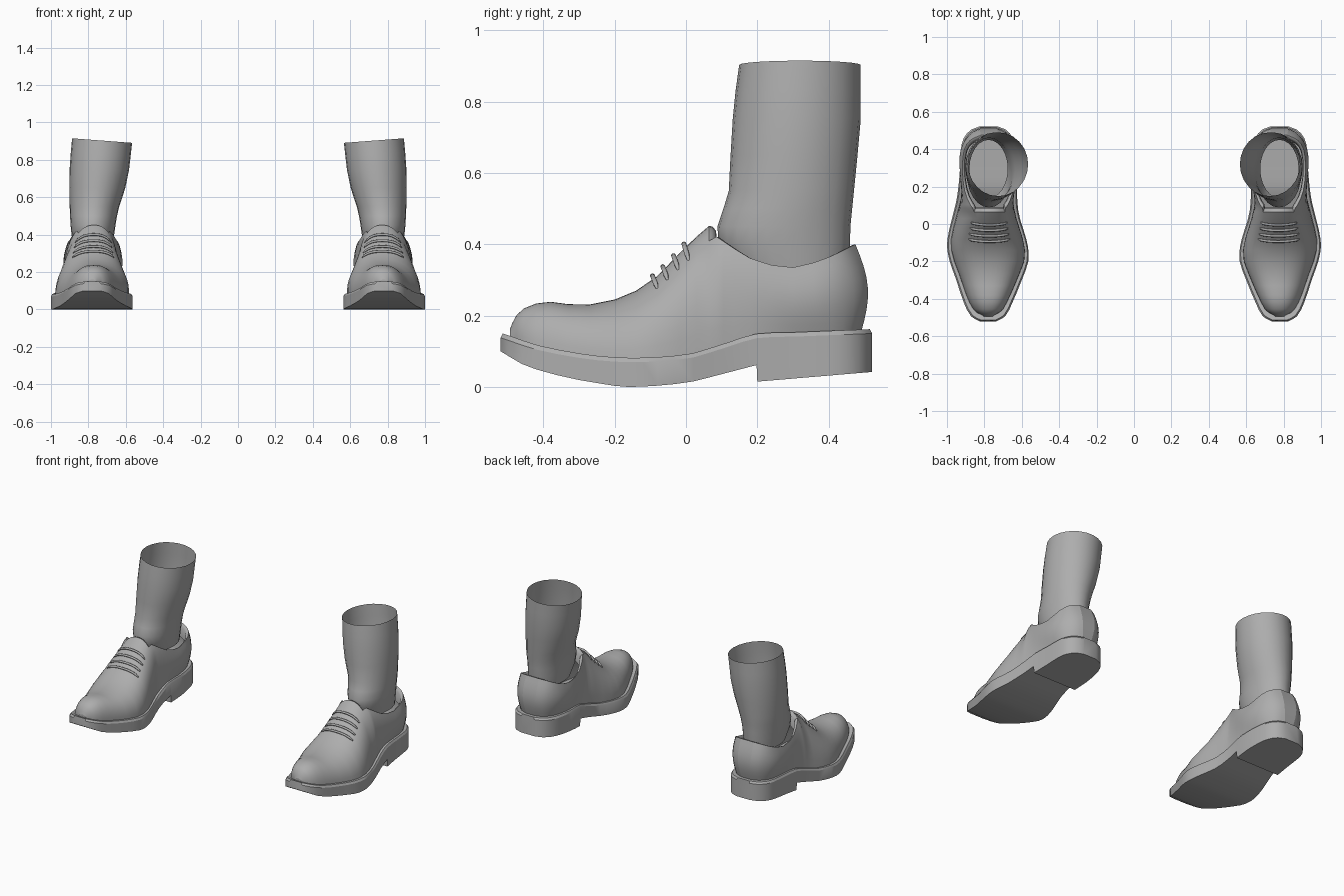
import bpy, bmesh, math

if "Cube" in bpy.data.objects:
    bpy.data.objects.remove(bpy.data.objects["Cube"])

grey = bpy.data.materials.new("dark_grey")
grey.diffuse_color = (.42, .42, .42, 1)
grey.use_nodes = True
grey.node_tree.nodes["Principled BSDF"].inputs["Base Color"].default_value = grey.diffuse_color


def smooth(pts):
    """Smooth interpolation through (position, value) pairs."""
    n = len(pts)
    sl = []
    for i in range(n):
        a, b = pts[max(i - 1, 0)], pts[min(i + 1, n - 1)]
        sl.append((b[1] - a[1]) / (b[0] - a[0]))

    def f(x):
        x = min(max(x, pts[0][0]), pts[-1][0])
        i = 0
        while i < n - 2 and x > pts[i + 1][0]:
            i += 1
        h = pts[i + 1][0] - pts[i][0]
        t = (x - pts[i][0]) / h
        return ((2*t**3 - 3*t*t + 1) * pts[i][1] + (t**3 - 2*t*t + t) * h * sl[i]
                + (3*t*t - 2*t**3) * pts[i + 1][1] + (t**3 - t*t) * h * sl[i + 1])
    return f


def finish(name, bm, angle=35):
    """Turn a bmesh into a smooth-shaded object mirrored to the other foot."""
    bmesh.ops.delete(bm, geom=[v for v in bm.verts if not v.link_faces], context='VERTS')
    bmesh.ops.recalc_face_normals(bm, faces=bm.faces)
    me = bpy.data.meshes.new(name)
    bm.to_mesh(me)
    bm.free()
    me.materials.append(grey)
    ob = bpy.data.objects.new(name, me)
    bpy.context.collection.objects.link(ob)
    bpy.ops.object.select_all(action='DESELECT')
    ob.select_set(True)
    bpy.context.view_layer.objects.active = ob
    bpy.ops.object.shade_smooth_by_angle(angle=math.radians(angle))
    ob.modifiers.new("other_foot", 'MIRROR').use_mirror_merge = False


def make(name, rows, caps=False, skip=None, angle=35, closed=True):
    """Skin a grid of rows."""
    bm = bmesh.new()
    vs = [[bm.verts.new(p) for p in r] for r in rows]
    m = len(rows[0])
    for j in range(len(rows) - 1):
        for i in range(m if closed else m - 1):
            if skip and skip(j, i):
                continue
            k = (i + 1) % m
            bm.faces.new((vs[j][i], vs[j][k], vs[j + 1][k], vs[j + 1][i]))
    if caps:
        bm.faces.new(vs[0])
        bm.faces.new(vs[-1])
    finish(name, bm, angle)


# Outline and height profiles along the shoe
outline = [(-.52, .735, .825), (-.495, .69, .87), (-.42, .65, .91), (-.3, .60, .95),
           (-.2, .565, .985), (-.12, .567, 1.0), (-.05, .585, .992), (.05, .615, .968),
           (.15, .625, .945), (.3, .62, .93), (.4, .63, .925), (.46, .648, .91),
           (.505, .685, .87), (.522, .73, .825)]
inner = smooth([(y, a) for y, a, b in outline])
outer = smooth([(y, b) for y, a, b in outline])
sole_top = smooth([(-.52, .138), (-.4, .1), (-.2, .071), (0, .079), (.1, .107), (.2, .137),
                   (.3, .141), (.522, .15)])
sole_low = smooth([(-.52, .1), (-.45, .06), (-.34, .028), (-.23, .008), (-.16, 0), (0, .012),
                   (.1, .036), (.2, .062)])
vamp_top = smooth([(-.492, .16), (-.485, .187), (-.455, .22), (-.40, .238), (-.36, .237),
                   (-.30, .229), (-.22, .24), (-.16, .26), (-.1, .295), (-.05, .34),
                   (0, .395), (.065, .452)])
collar_z = smooth([(.065, .435), (.12, .398), (.18, .361), (.29, .335), (.39, .36), (.475, .40)])
collar_w = smooth([(.065, .07), (.09, .092), (.13, .114), (.2, .135), (.3, .142), (.4, .132),
                   (.45, .098), (.475, .045)])

# Sole with flush heel block
rows = []
for y in [-.52, -.508, -.495, -.46, -.42, -.36, -.3, -.25, -.2, -.16, -.12, -.08, -.03, .02, .07,
          .12, .16, .198, .2, .25, .3, .35, .4, .43, .46, .485, .505, .522]:
    zt = sole_top(y)
    zb = sole_low(y) if y < .199 else .015 + .027 * (y - .2) / .32
    a, b, e = inner(y), outer(y), .007
    rows.append([(a, y, zb), (a, y, zt), (a + e, y * .988, zt + .012),
                 (b - e, y * .988, zt + .012), (b, y, zt), (b, y, zb)])
make("sole", rows, caps=True, angle=30)

# Upper: closed arches in front, open side walls around the collar
M, K, POW = 24, 8, .9


def base(y):
    return inner(y * 1.06) + .02, outer(y * 1.06) - .02, sole_top(y) + .008


def arch(y, th, lift=0):
    a, b, zb = base(y)
    c, s = math.cos(th), max(math.sin(th), 0)
    h = (vamp_top(y) - zb + lift) * s ** POW
    x = (a + b) / 2 - (b - a) / 2 * math.copysign(abs(c) ** POW, c)
    return (x - .06 * h, y, zb + h)


front = [-.494, -.488, -.475, -.455, -.42, -.38, -.33, -.27, -.2, -.14, -.08, -.02, .03, .065]
back = [.085, .105, .135, .18, .24, .3, .36, .41, .44, .46, .475, .485, .492]
rows = [[arch(y, math.pi * i / M) for i in range(M + 1)] for y in front]
th_k = math.pi * K / M
left_rim, right_rim = [], []
for y in back:
    a, b, zb = base(y)
    cy = y if y < .3 else .3 + (y - .3) * .175 / .192
    cz, blend = collar_z(cy), min((y - .065) / .3, 1)
    blend = blend * blend * (3 - 2 * blend)
    back_w = min(max((y - .42) / .06, 0), 1)
    sides = []
    for bx, sg in ((a, -1), (b, 1)):
        tx = .775 + sg * collar_w(cy)
        pts = []
        for i in range(K + 1):
            s, th = i / K, th_k * i / K
            u = (1 - math.cos(th) ** POW) / (1 - math.cos(th_k) ** POW)
            v = (math.sin(th) / math.sin(th_k)) ** POW
            u, v = u + (s - u) * blend, v + (s - v) * blend
            bulge = .022 * math.sin(math.pi * s) * blend
            pts.append((bx + (tx - bx) * u + sg * bulge * (1 - back_w * .6),
                        y + (cy - y) * u + bulge * back_w * 1.2, zb + (cz - zb) * v))
        sides.append(pts)
    left_rim.append(sides[0][K])
    right_rim.append(sides[1][K])
    rows.append(sides[0] + [(.775, y, cz)] * (M - 2 * K - 1) + sides[1][::-1])
F = len(front)

make("shoe_upper", rows, closed=False, angle=50,
     skip=lambda j, i: j >= F - 1 and K <= i < M - K)
make("heel_back", [rows[-1][:K + 1], rows[-1][:M - K - 1:-1]], closed=False)
make("toe_tip", [rows[0][:M // 2 + 1], rows[0][:M // 2 - 1:-1]][:1] + [rows[0][:M // 2 - 1:-1]],
     closed=False)

# Collar lining: rolled rim that drops inside the opening
rim = rows[F - 1][K:M - K + 1] + right_rim + left_rim[::-1]


def inset(f, dz):
    return [(.775 + (x - .775) * f, .28 + (y - .28) * f, z + dz) for x, y, z in rim]


make("collar_lining", [rim, inset(.96, -.002), inset(.91, -.014), inset(.89, -.08)], angle=50)

# Leg: open tube of oval rings (z, x range, y range)
leg = [(.33, .675, .88, .14, .45), (.40, .662, .89, .092, .46), (.45, .655, .895, .088, .461),
       (.50, .647, .898, .105, .466), (.55, .635, .90, .12, .471), (.65, .603, .902, .125, .481),
       (.75, .583, .90, .131, .49), (.83, .574, .894, .139, .49), (.903, .566, .887, .149, .49)]
rows = []
for z, x0, x1, y0, y1 in leg:
    ring = []
    for i in range(24):
        t = 2 * math.pi * i / 24
        c, s = math.cos(t), math.sin(t)
        tilt = .012 * c * max(0, (z - .6) / .3)
        ring.append(((x0 + x1) / 2 + (x1 - x0) / 2 * c, (y0 + y1) / 2 + (y1 - y0) / 2 * s, z + tilt))
    rows.append(ring)
make("leg", rows, angle=60)

# Laces: thin bars following the instep
for n, y in enumerate((-.094, -.065, -.035, -.006)):
    rows = []
    for i in range(13):
        th = math.radians(57 + 66 * i / 12)
        d = abs(i - 6) / 6
        x, py, z = arch(y + .012 * d * d, th, .012 - .008 * d ** 4)
        r = .007 if 0 < i < 12 else .004
        rows.append([(x, py + r * math.cos(q * math.pi / 4), z + r * math.sin(q * math.pi / 4))
                     for q in range(8)])
    make("lace_%d" % (n + 1), rows, caps=True, angle=60)
